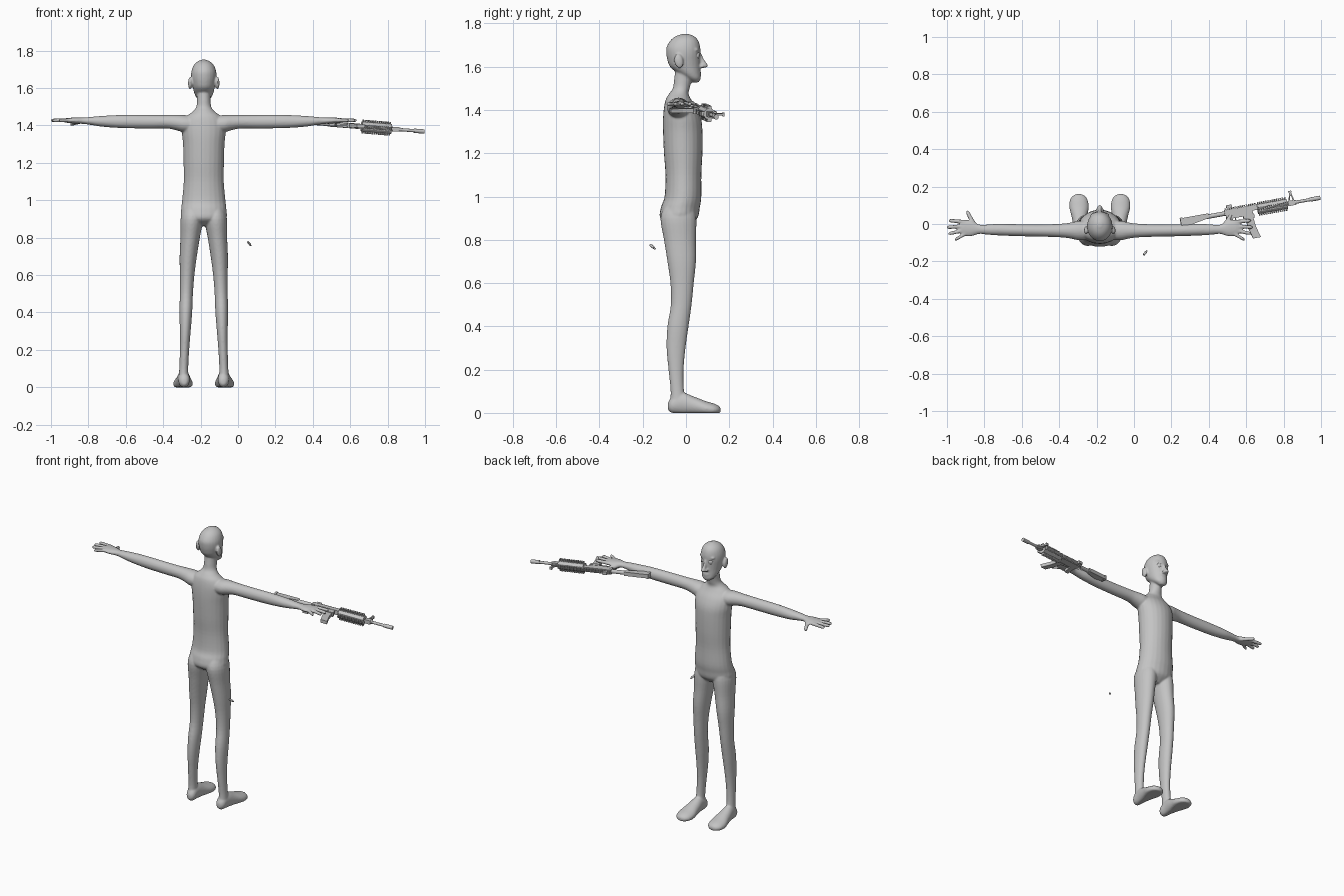
import bpy, bmesh, math
from mathutils import Matrix, Vector

CX = -0.183  # centre line of the figure
grey = bpy.data.materials.new("plain grey")
grey.diffuse_color = (0.55, 0.55, 0.55, 1)


def finish(name, bm, matrix=None, smooth_angle=None):
    bmesh.ops.recalc_face_normals(bm, faces=bm.faces)
    me = bpy.data.meshes.new(name)
    bm.to_mesh(me)
    bm.free()
    me.materials.append(grey)
    ob = bpy.data.objects.new(name, me)
    bpy.context.collection.objects.link(ob)
    if matrix:
        ob.matrix_world = matrix
    if smooth_angle:
        bpy.ops.object.select_all(action='DESELECT')
        ob.select_set(True)
        bpy.context.view_layer.objects.active = ob
        bpy.ops.object.shade_smooth_by_angle(angle=math.radians(smooth_angle))
    return ob


def smooth_rows(rows, steps=4):
    """Catmull-Rom interpolation of the section rows."""
    out = []
    for i in range(len(rows) - 1):
        a, b, c, d = rows[max(i - 1, 0)], rows[i], rows[i + 1], rows[min(i + 2, len(rows) - 1)]
        for k in range(steps):
            t = k / steps
            out.append([0.5 * (2*q + (r - p)*t + (2*p - 5*q + 4*r - s)*t*t + (3*q - p - 3*r + s)*t**3)
                        for p, q, r, s in zip(a, b, c, d)])
    return out + [list(rows[-1])]


def tube(bm, rows, axis, side=1, n=24):
    """Rows are (position, centre 1, centre 2, radius 1, radius 2) along an axis."""
    rings = []
    for s, c1, c2, r1, r2 in smooth_rows(rows):
        ring = []
        for k in range(n):
            a = 2 * math.pi * k / n
            p, q = c1 + max(r1, .001) * math.cos(a), c2 + max(r2, .001) * math.sin(a)
            x, y, z = {'x': (s, p, q), 'y': (p, s, q), 'z': (p, q, s)}[axis]
            ring.append(bm.verts.new((CX + side * x, y, max(z, 0))))
        rings.append(ring)
    for r0, r1 in zip(rings, rings[1:]):
        for k in range(n):
            bm.faces.new((r0[k], r0[(k + 1) % n], r1[(k + 1) % n], r1[k]))
    bm.faces.new(rings[0])
    bm.faces.new(rings[-1])


def ball(bm, centre, radii, tilt=0):
    m = (Matrix.Translation(centre) @ Matrix.Rotation(tilt, 4, 'X')
         @ Matrix.Diagonal((*radii, 1)))
    bmesh.ops.create_uvsphere(bm, u_segments=24, v_segments=16, radius=1, matrix=m)


# ---- body: overlapping sections fused into one smooth skin ----
bm = bmesh.new()
# torso and neck
tube(bm, [(.862, 0, -.03, .05, .04), (.9, 0, -.033, .118, .086), (.95, 0, -.026, .121, .09),
          (1.0, 0, -.014, .116, .085), (1.1, 0, -.012, .107, .083), (1.2, 0, -.013, .108, .089),
          (1.3, 0, -.015, .111, .091), (1.36, 0, -.018, .117, .088), (1.41, 0, -.026, .115, .076),
          (1.45, 0, -.035, .09, .058), (1.475, 0, -.033, .058, .045), (1.5, 0, -.022, .04, .039),
          (1.54, 0, -.014, .036, .041), (1.58, 0, -.005, .037, .045)], 'z')
# head
tube(bm, [(1.527, 0, .045, .015, .013), (1.545, 0, .035, .037, .033), (1.57, 0, .014, .05, .053),
          (1.6, 0, -.004, .058, .07), (1.63, 0, -.01, .064, .076), (1.66, 0, -.012, .068, .079),
          (1.69, 0, -.012, .066, .078), (1.72, 0, -.008, .055, .065), (1.74, 0, -.005, .036, .044),
          (1.752, 0, -.003, .01, .012)], 'z')
# nose, lips, chin, brow
tube(bm, [(1.594, 0, .073, .006, .006), (1.6, 0, .083, .015, .018), (1.61, 0, .084, .013, .016),
          (1.63, 0, .072, .009, .014), (1.66, 0, .06, .008, .011)], 'z', n=12)
ball(bm, (CX, .062, 1.573), (.022, .008, .006))
ball(bm, (CX, .062, 1.563), (.019, .008, .006))
ball(bm, (CX, .05, 1.543), (.018, .014, .014))
for s in (-1, 1):
    ball(bm, (CX + s * .014, .073, 1.602), (.009, .012, .008))       # nostril wing
    ball(bm, (CX + s * .03, .046, 1.678), (.022, .014, .007))        # brow
    ball(bm, (CX + s * .073, -.034, 1.626), (.011, .021, .034), .2)  # ear
    # leg
    tube(bm, [(.96, .062, -.03, .045, .065), (.9, .064, -.035, .06, .083), (.8, .073, -.028, .052, .074),
              (.7, .083, -.02, .046, .066), (.6, .089, -.018, .039, .054), (.5, .093, -.022, .035, .048),
              (.4, .096, -.037, .034, .049), (.3, .099, -.046, .029, .044), (.2, .103, -.046, .025, .035),
              (.1, .107, -.04, .024, .031), (.04, .108, -.035, .028, .04)], 'z', s)
    # foot
    tube(bm, [(-.084, .104, .03, .012, .015), (-.066, .105, .036, .028, .036), (-.02, .107, .045, .032, .05),
              (.04, .109, .032, .042, .042), (.09, .111, .02, .052, .035), (.13, .112, .015, .047, .028),
              (.152, .112, .014, .03, .018), (.16, .112, .013, .012, .01)], 'y', s)
    # arm and palm
    tube(bm, [(.05, -.033, 1.405, .05, .045), (.11, -.035, 1.41, .052, .046), (.15, -.035, 1.416, .044, .041),
              (.2, -.035, 1.42, .037, .036), (.3, -.035, 1.42, .033, .036), (.44, -.033, 1.421, .032, .035),
              (.54, -.03, 1.422, .031, .029), (.6, -.03, 1.424, .027, .022), (.643, -.028, 1.425, .025, .017),
              (.69, -.024, 1.426, .042, .016), (.73, -.02, 1.427, .042, .013), (.748, -.02, 1.427, .03, .009)],
         'x', s)
    # four fingers
    for x0, y0, x1, y1 in ((.72, .012, .808, .018), (.725, -.011, .818, -.018),
                           (.72, -.033, .81, -.052), (.705, -.045, .775, -.085)):
        f = [(0, .011), (.5, .0105), (.9, .0095), (1, .004)]
        tube(bm, [(x0 + (x1 - x0) * t, y0 + (y1 - y0) * t, 1.427, r, r) for t, r in f], 'x', s, 12)
    # thumb
    tube(bm, [(-.01, .665, 1.42, .016, .013), (.03, .69, 1.414, .013, .012),
              (.062, .705, 1.407, .011, .0105), (.073, .709, 1.405, .004, .004)], 'y', s, 12)
body = finish("body", bm)
skin = body.modifiers.new("fuse", 'REMESH')
skin.mode = 'VOXEL'
skin.voxel_size = 0.005
skin.use_smooth_shade = True
relax = body.modifiers.new("relax", 'SMOOTH')
relax.factor, relax.iterations = 0.5, 5

# ---- eyes with upper lids ----
bm = bmesh.new()
for s in (-1, 1):
    ball(bm, (CX + s * .025, .048, 1.652), (.016, .015, .018))
finish("eyes", bm, smooth_angle=60)
bm = bmesh.new()
for s in (-1, 1):
    ball(bm, (CX + s * .025, .047, 1.652), (.0175, .0175, .0195))
low = [v for v in bm.verts if v.co.z < 1.654]
bmesh.ops.delete(bm, geom=low, context='VERTS')
finish("eyelids", bm, smooth_angle=60)

# ---- rifle, lying on its side: local x = muzzle, y = top, z = side ----
u = Vector((.75, .136, -.06)).normalized()
w = Vector((0, 0, 1))
v = w.cross(u).normalized()
w = u.cross(v)
rifle = Matrix((u, v, w)).transposed().to_4x4()
rifle.translation = (.25, .005, 1.427)


def box(bm, x0, x1, y0, y1, half, z=0, lean=0, taper=0):
    """Box; lean slides its bottom along the rifle, taper raises its rear bottom edge."""
    m = Matrix.Translation(((x0 + x1) / 2, (y0 + y1) / 2, z)) @ Matrix.Diagonal((x1 - x0, y1 - y0, 2 * half, 1))
    vs = bmesh.ops.create_cube(bm, size=1, matrix=m)['verts']
    for p in vs:
        if p.co.y < (y0 + y1) / 2:
            if p.co.x > (x0 + x1) / 2:
                p.co.y += taper
            p.co.x += lean


def rod(bm, x0, x1, r, y=0, n=16):
    m = Matrix.Translation(((x0 + x1) / 2, y, 0)) @ Matrix.Rotation(math.pi / 2, 4, 'Y')
    bmesh.ops.create_cone(bm, cap_ends=True, segments=n, radius1=r, radius2=r, depth=x1 - x0, matrix=m)


bm = bmesh.new()
box(bm, 0, .012, -.03, .028, .014)                 # butt plate
box(bm, .012, .155, -.026, .025, .012, taper=.026)
finish("stock", bm, rifle)
bm = bmesh.new()
rod(bm, .14, .25, .012, .008)
finish("buffer_tube", bm, rifle, 40)
bm = bmesh.new()
box(bm, .24, .42, -.003, .026, .014)               # upper half
box(bm, .245, .39, -.025, -.003, .012)             # lower half
box(bm, .335, .395, -.04, -.02, .014)              # magazine well
box(bm, .265, .335, -.047, -.043, .005)            # trigger guard
box(bm, .29, .296, -.042, -.02, .003)              # trigger
finish("receiver", bm, rifle)
bm = bmesh.new()
box(bm, .25, .282, -.09, -.02, .011, lean=-.025)
finish("grip", bm, rifle)
bm = bmesh.new()
box(bm, .345, .387, -.09, -.035, .010, lean=.006)
box(bm, .351, .393, -.15, -.09, .010, lean=.016)
finish("magazine", bm, rifle)
bm = bmesh.new()
rod(bm, .418, .58, .027, n=12)
finish("handguard", bm, rifle, 25)
# toothed rails on four sides of the handguard and on the receiver
bm = bmesh.new()
for k in range(14):
    x = .422 + k * .0113
    for y0, y1, half, z in ((.024, .037, .010, 0), (-.037, -.024, .010, 0),
                            (-.010, .010, .006, .031), (-.010, .010, .006, -.031)):
        box(bm, x, x + .0065, y0, y1, half, z)
for k in range(15):
    x = .246 + k * .0115
    box(bm, x, x + .0065, .026, .035, .010)
finish("rails", bm, rifle)
bm = bmesh.new()
rod(bm, .57, .72, .0085)
rod(bm, .705, .76, .0115)
rod(bm, .615, .63, .0115)
finish("barrel", bm, rifle, 40)
bm = bmesh.new()
box(bm, .585, .622, -.014, .014, .012)
box(bm, .602, .609, .012, .062, .005, lean=-.012)
box(bm, .602, .609, .012, .062, .005, lean=.012)
box(bm, .598, .613, .056, .066, .008)
box(bm, .255, .285, .034, .05, .009)               # rear sight
finish("sights", bm, rifle)

# ---- small loose cartridge beside the leg ----
a, b = Vector((.052, -.165, .777)), Vector((.07, -.142, .757))
bm = bmesh.new()
rod(bm, -.017, .008, .006)
rod(bm, .006, .017, .004)
m = (b - a).to_track_quat('X', 'Z').to_matrix().to_4x4()
m.translation = (a + b) / 2
finish("cartridge", bm, m, 40)
